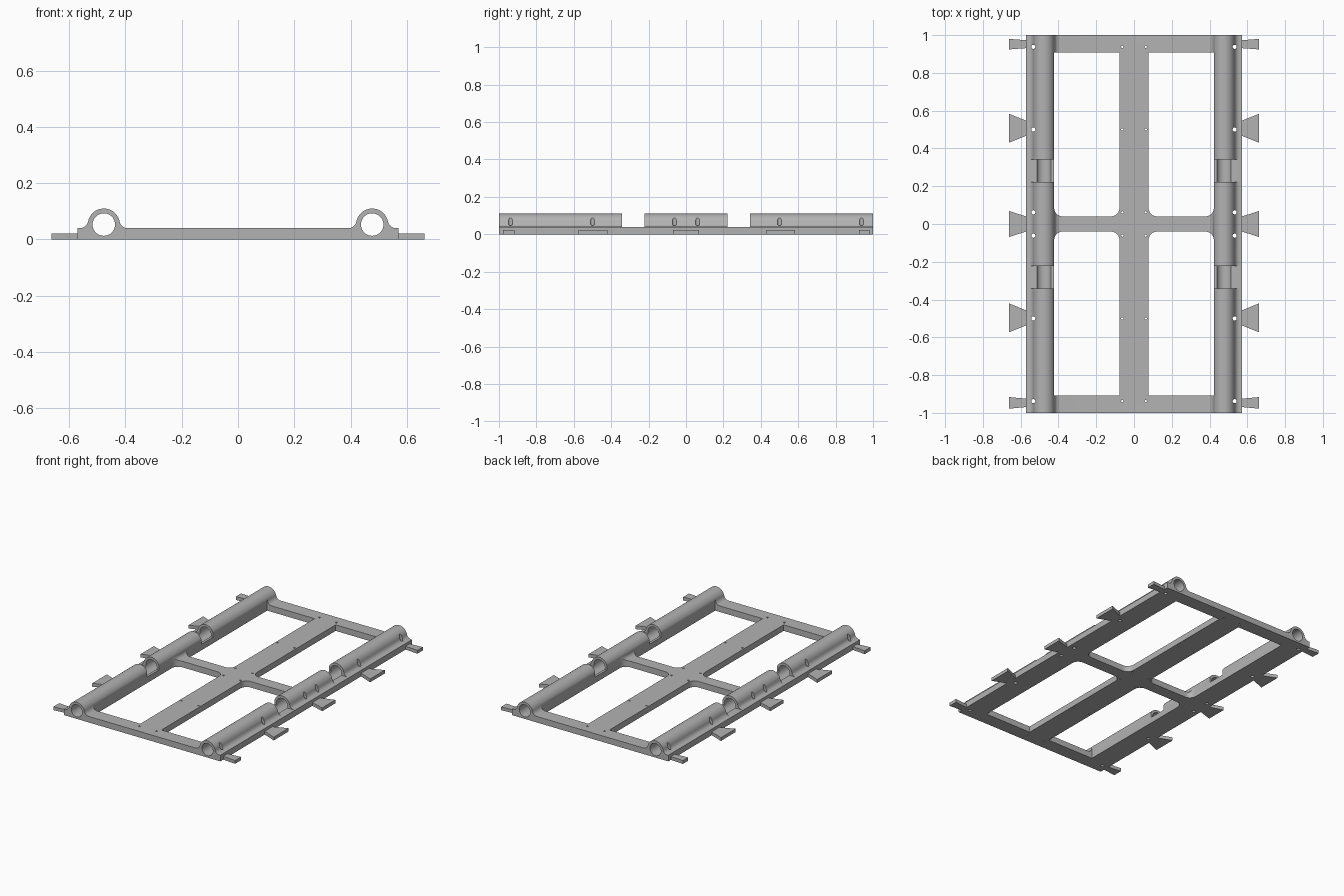
import bpy, bmesh, math
from mathutils import Vector

if "Cube" in bpy.data.objects:
    bpy.data.objects.remove(bpy.data.objects["Cube"])

grey = bpy.data.materials.new("plain grey")
grey.diffuse_color = (0.45, 0.45, 0.45, 1)
grey.use_nodes = True
grey.node_tree.nodes["Principled BSDF"].inputs["Base Color"].default_value = grey.diffuse_color


def prism(name, points, direction):
    """Closed solid made by sweeping a planar outline along a direction."""
    bm = bmesh.new()
    face = bm.faces.new([bm.verts.new(p) for p in points])
    top = bmesh.ops.extrude_face_region(bm, geom=[face])["geom"]
    bmesh.ops.translate(bm, vec=Vector(direction),
                        verts=[g for g in top if isinstance(g, bmesh.types.BMVert)])
    bmesh.ops.recalc_face_normals(bm, faces=bm.faces)
    mesh = bpy.data.meshes.new(name)
    bm.to_mesh(mesh)
    bm.free()
    mesh.materials.append(grey)
    ob = bpy.data.objects.new(name, mesh)
    bpy.context.collection.objects.link(ob)
    return ob


def arc(cx, cy, r, a0, a1, n):
    return [(cx + r * math.cos(math.radians(a0 + (a1 - a0) * i / n)),
             cy + r * math.sin(math.radians(a0 + (a1 - a0) * i / n))) for i in range(n + 1)]


def combine(target, other, operation):
    mod = target.modifiers.new("bool", "BOOLEAN")
    mod.operation, mod.solver, mod.object = operation, "EXACT", other
    bpy.context.view_layer.objects.active = target
    bpy.ops.object.modifier_apply(modifier=mod.name)
    bpy.data.objects.remove(other)


HALF_W, SLAB = 0.571, 0.04
TUBE_X, TUBE_Z, R_OUT, R_IN = 0.477, 0.053, 0.057, 0.04

# Flat base slab
frame = prism("frame", [(-HALF_W, -1, 0), (HALF_W, -1, 0), (HALF_W, 1, 0), (-HALF_W, 1, 0)],
              (0, 0, SLAB))

# Tube housing section: round top blended to the slab by concave fillets
r = 0.03
rise = SLAB + r - TUBE_Z
dx = math.sqrt((R_OUT + r) ** 2 - rise ** 2)
a = math.degrees(math.atan2(rise, dx))
right_fillet = arc(dx, SLAB + r, r, 270, 180 + a, 6)
crown = arc(0, TUBE_Z, R_OUT, a, 180 - a, 28)[1:-1]
left_fillet = [(-x, z) for x, z in reversed(right_fillet)]
section = [(dx, 0.02)] + right_fillet + crown + left_fillet + [(-dx, 0.02)]

for s in (-1, 1):
    for y0, y1 in ((-1, -0.342), (-0.222, 0.222), (0.342, 1)):
        housing = prism("housing", [(s * TUBE_X + x, y0, z) for x, z in section], (0, y1 - y0, 0))
        combine(frame, housing, "UNION")

# Four window openings, rounded beside the middle bar
for sx in (-1, 1):
    for sy in (-1, 1):
        outline = ([(0.077, 0.908)] + arc(0.122, 0.085, 0.045, 180, 270, 6)
                   + arc(0.378, 0.085, 0.045, 270, 360, 6) + [(0.423, 0.908)])
        cutter = prism("opening", [(sx * x, sy * y, -0.1) for x, y in outline], (0, 0, 0.4))
        combine(frame, cutter, "DIFFERENCE")

# Long bores through both rails
for s in (-1, 1):
    circle = arc(s * TUBE_X, TUBE_Z, R_IN, 0, 360, 40)[:-1]
    combine(frame, prism("bore", [(x, -1.1, z) for x, z in circle], (0, 2.2, 0)), "DIFFERENCE")

# Vertical screw holes in rails and spine
for s in (-1, 1):
    for hx, hr in ((0.533, 0.011), (0.062, 0.006)):
        for y in (-0.938, -0.5, -0.062, 0.062, 0.5, 0.938):
            circle = arc(s * hx, y, hr, 0, 360, 16)[:-1]
            combine(frame, prism("hole", [(x, v, -0.1) for x, v in circle], (0, 0, 0.4)),
                    "DIFFERENCE")

# Smooth the curved walls, keep the edges sharp
bpy.ops.object.select_all(action="DESELECT")
frame.select_set(True)
bpy.context.view_layer.objects.active = frame
bpy.ops.object.shade_smooth_by_angle(angle=math.radians(30))

# Flared side tabs
tabs = [(-0.947, 0.022, 0.031), (-0.497, 0.04, 0.077), (0, 0.04, 0.069),
        (0.507, 0.04, 0.077), (0.952, 0.021, 0.028)]
for s, side in ((-1, "left"), (1, "right")):
    for i, (y, inner, outer) in enumerate(tabs):
        pts = [(s * HALF_W, y - inner, 0), (s * 0.663, y - outer, 0),
               (s * 0.663, y + outer, 0), (s * HALF_W, y + inner, 0)]
        prism(f"{side}_tab_{i + 1}", pts, (0, 0, 0.022))
